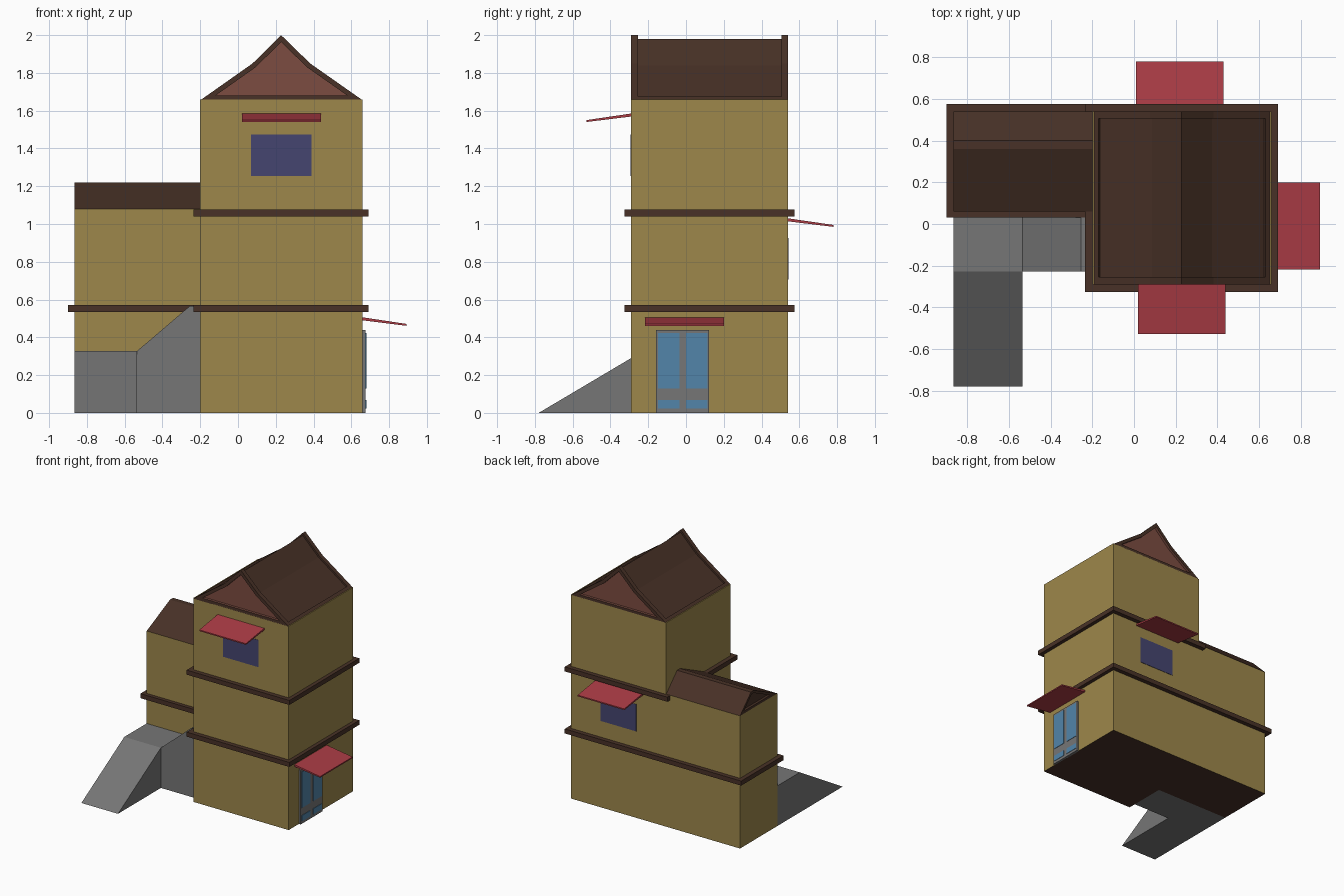
import bpy, bmesh
from mathutils import Vector

if "Cube" in bpy.data.objects:
    bpy.data.objects.remove(bpy.data.objects["Cube"])


def material(name, r, g, b):
    m = bpy.data.materials.new(name)
    m.use_nodes = True
    m.diffuse_color = (r, g, b, 1)
    bsdf = m.node_tree.nodes["Principled BSDF"]
    bsdf.inputs["Base Color"].default_value = (r, g, b, 1)
    bsdf.inputs["Roughness"].default_value = 0.9
    return m


WALL = material("ochre wall", 0.34, 0.245, 0.07)
WOOD = material("dark brown wood", 0.065, 0.031, 0.02)
GABLE = material("red brown gable", 0.2, 0.072, 0.052)
RED = material("red awning", 0.41, 0.045, 0.06)
STONE = material("grey stone", 0.18, 0.18, 0.18)
NAVY = material("navy window", 0.06, 0.06, 0.16)
BLUE = material("blue glass", 0.085, 0.235, 0.4)


def prism(name, profile, axis, lo, hi, mats, edit=None):
    """Extrude a 2D profile along x, y or z; edit may refine the mesh."""
    def place(p, d):
        a, b = p
        return {"x": (d, a, b), "y": (a, d, b), "z": (a, b, d)}[axis]
    bm = bmesh.new()
    ends = [[bm.verts.new(place(p, d)) for p in profile] for d in (lo, hi)]
    bm.faces.new(ends[0])
    bm.faces.new(ends[1][::-1])
    n = len(profile)
    for i in range(n):
        j = (i + 1) % n
        bm.faces.new((ends[0][i], ends[1][i], ends[1][j], ends[0][j]))
    bmesh.ops.recalc_face_normals(bm, faces=bm.faces[:])
    bm.normal_update()
    if edit:
        edit(bm)
    me = bpy.data.meshes.new(name)
    bm.to_mesh(me)
    bm.free()
    for m in mats:
        me.materials.append(m)
    ob = bpy.data.objects.new(name, me)
    bpy.context.collection.objects.link(ob)
    return ob


def box(name, x, y, z, *mats, edit=None):
    rect = [(x[0], y[0]), (x[1], y[0]), (x[1], y[1]), (x[0], y[1])]
    return prism(name, rect, "z", z[0], z[1], mats, edit)


def recess(bm, faces, thickness, depth, index=0):
    for f in faces:
        f.material_index = index
    rim = bmesh.ops.inset_region(bm, faces=faces, thickness=thickness, depth=0,
                                 use_even_offset=True, use_boundary=True)["faces"]
    for f in rim:
        f.material_index = 0
    bmesh.ops.inset_region(bm, faces=faces, thickness=0, depth=-depth,
                           use_even_offset=True, use_boundary=True)
    for f in bm.faces:
        if f not in faces:
            f.material_index = f.material_index if f.material_index == index else 0


# Walls, with a dark underside
def dark_floor(bm):
    for f in bm.faces:
        f.material_index = int(f.normal.z < -0.5)


box("tower_walls", (-0.2, 0.66), (-0.29, 0.54), (0, 1.66), WALL, WOOD, edit=dark_floor)
box("wing_walls", (-0.865, -0.2), (0.06, 0.54), (0, 1.08), WALL, WOOD, edit=dark_floor)

# Floor bands
for label, z in (("lower", (0.535, 0.572)), ("upper", (1.04, 1.077))):
    box(label + "_tower_band", (-0.235, 0.69), (-0.325, 0.575), z, WOOD)
box("lower_wing_band", (-0.9, -0.235), (0.03, 0.575), (0.535, 0.572), WOOD)


# Tower roof: flared gable with raised rims and recessed gable panels
def tower_roof_detail(bm):
    slopes = [f for f in bm.faces if f.normal.z > 0.2]
    recess(bm, slopes, 0.035, 0.014)
    bm.normal_update()
    for side in (-1, 1):
        end = max((f for f in bm.faces if f.normal.y * side > 0.9),
                  key=lambda f: f.calc_area())
        recess(bm, [end], 0.026, 0.02, 1)


prism("tower_roof", [(-0.2, 1.655), (0.66, 1.655), (0.382, 1.85), (0.228, 2.0), (0.077, 1.85)],
      "y", -0.29, 0.54, (WOOD, GABLE), tower_roof_detail)


# Wing roof: narrow flat ridge, recessed end
def wing_roof_detail(bm):
    recess(bm, [f for f in bm.faces if f.normal.x < -0.9], 0.02, 0.02)


prism("wing_roof", [(0.06, 1.08), (0.54, 1.08), (0.4, 1.22), (0.36, 1.22)],
      "x", -0.865, -0.2, (WOOD,), wing_roof_detail)


# Sloping awnings: thin wedges from the wall outwards
def awning(name, axis, wall, tip, top, span):
    profile = [(wall, top), (tip, top - 0.035), (tip, top - 0.045), (wall, top - 0.016)]
    if axis == "y":
        prism(name, profile, "x", span[0], span[1], (RED,))
    else:
        prism(name, profile, "y", span[0], span[1], (RED,))


awning("front_awning", "y", -0.29, -0.527, 1.585, (0.02, 0.44))
awning("back_awning", "y", 0.54, 0.78, 1.03, (0.01, 0.43))
awning("door_awning", "x", 0.66, 0.892, 0.506, (-0.218, 0.2))

# Windows
box("front_window", (0.07, 0.39), (-0.293, -0.288), (1.255, 1.475), NAVY)
box("back_window", (0.07, 0.39), (0.538, 0.543), (0.705, 0.925), NAVY)

# Double door with glass panels
box("door", (0.655, 0.676), (-0.158, 0.122), (0, 0.44), STONE)
for side, y in (("right", (-0.147, -0.034)), ("left", (0.0, 0.113))):
    for part, z in (("upper", (0.13, 0.424)), ("lower", (0.022, 0.068))):
        box(f"{side}_{part}_door_glass", (0.674, 0.679), y, z, BLUE)

# Ramp, landing and side ramp up to the wing
prism("entry_ramp", [(-0.78, 0), (0.06, 0), (0.06, 0.327), (-0.228, 0.327)],
      "x", -0.865, -0.535, (STONE,))
prism("side_ramp", [(-0.535, 0), (-0.2, 0), (-0.2, 0.566), (-0.255, 0.566), (-0.535, 0.327)],
      "y", -0.228, 0.06, (STONE,))
